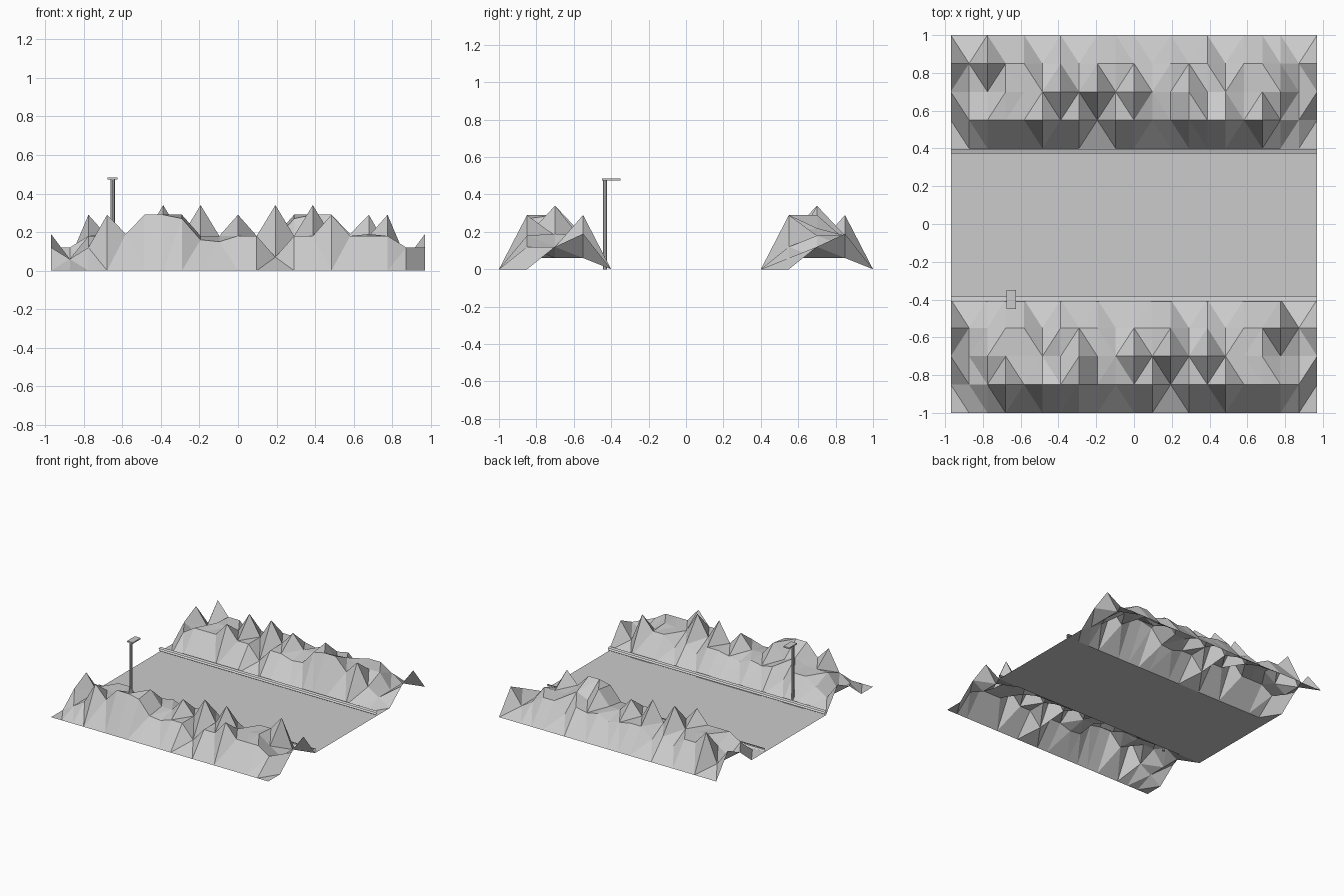
import bpy
from mathutils import Vector

if "Cube" in bpy.data.objects:
    bpy.data.objects.remove(bpy.data.objects["Cube"])

HALF = 0.97
COLS = 20


def make_object(name, verts, faces):
    mesh = bpy.data.meshes.new(name)
    mesh.from_pydata(verts, [], faces)
    mesh.update()
    obj = bpy.data.objects.new(name, mesh)
    bpy.context.collection.objects.link(obj)
    return obj


# heights of the terrain rows in hundredths
ROWS = [
    [0] * 21,
    [0, 12, 18, 18, 18, 29, 18, 18, 7, 18, 18, 15, 16, 27, 29, 29, 19, 29, 12, 6, 0],
    [12, 6, 12, 19, 18, 18, 34, 18, 34, 18, 29, 18, 18, 29, 18, 22, 18, 18, 18, 6, 12],
    [19, 6, 29, 18, 18, 10, 15, 10, 18, 18, 16, 14, 18, 16, 18, 10, 18, 18, 12, 6, 19],
    [0] * 21,
]


def terrain(name, y0, sx):
    # low-poly mountain strip, every cell split along its shorter diagonal
    n = COLS + 1
    verts = [Vector((sx * (-HALF + 2 * HALF * i / COLS), y0 + 0.15 * j, h / 100))
             for j, row in enumerate(ROWS) for i, h in enumerate(row)]
    faces = []
    for j in range(4):
        for i in range(COLS):
            a, b, c, d = j * n + i, j * n + i + 1, (j + 1) * n + i + 1, (j + 1) * n + i
            if (verts[b] - verts[d]).length < (verts[a] - verts[c]).length:
                tris = [(a, b, d), (b, c, d)]
            else:
                tris = [(a, b, c), (a, c, d)]
            faces += tris if sx > 0 else [t[::-1] for t in tris]
    return make_object(name, verts, faces)


terrain("back_mountains", 0.4, 1)
terrain("front_mountains", -1.0, -1)

# flat road
make_object("road", [(-HALF, -0.4, 0), (HALF, -0.4, 0), (HALF, 0.4, 0), (-HALF, 0.4, 0)],
            [(0, 1, 2, 3)])

# thin folded guard rails
PROFILE = [(0.385, 0.005), (0.373, 0.013), (0.388, 0.02), (0.373, 0.028), (0.397, 0.034)]
for name, s in (("back_rail", 1), ("front_rail", -1)):
    verts = [(x, s * y + (-0.012 if s < 0 else 0), z) for y, z in PROFILE for x in (-HALF, HALF)]
    make_object(name, verts, [(2 * k, 2 * k + 1, 2 * k + 3, 2 * k + 2)
                              for k in range(len(PROFILE) - 1)])

# lamp post and lamp head
bpy.ops.mesh.primitive_cylinder_add(vertices=8, radius=0.011, depth=0.475,
                                    location=(-0.65, -0.434, 0.2375))
bpy.context.object.name = "lamp_post"
bpy.ops.mesh.primitive_cube_add(size=1, location=(-0.65, -0.4, 0.479))
head = bpy.context.object
head.name = "lamp_head"
head.scale = (0.052, 0.1, 0.01)
